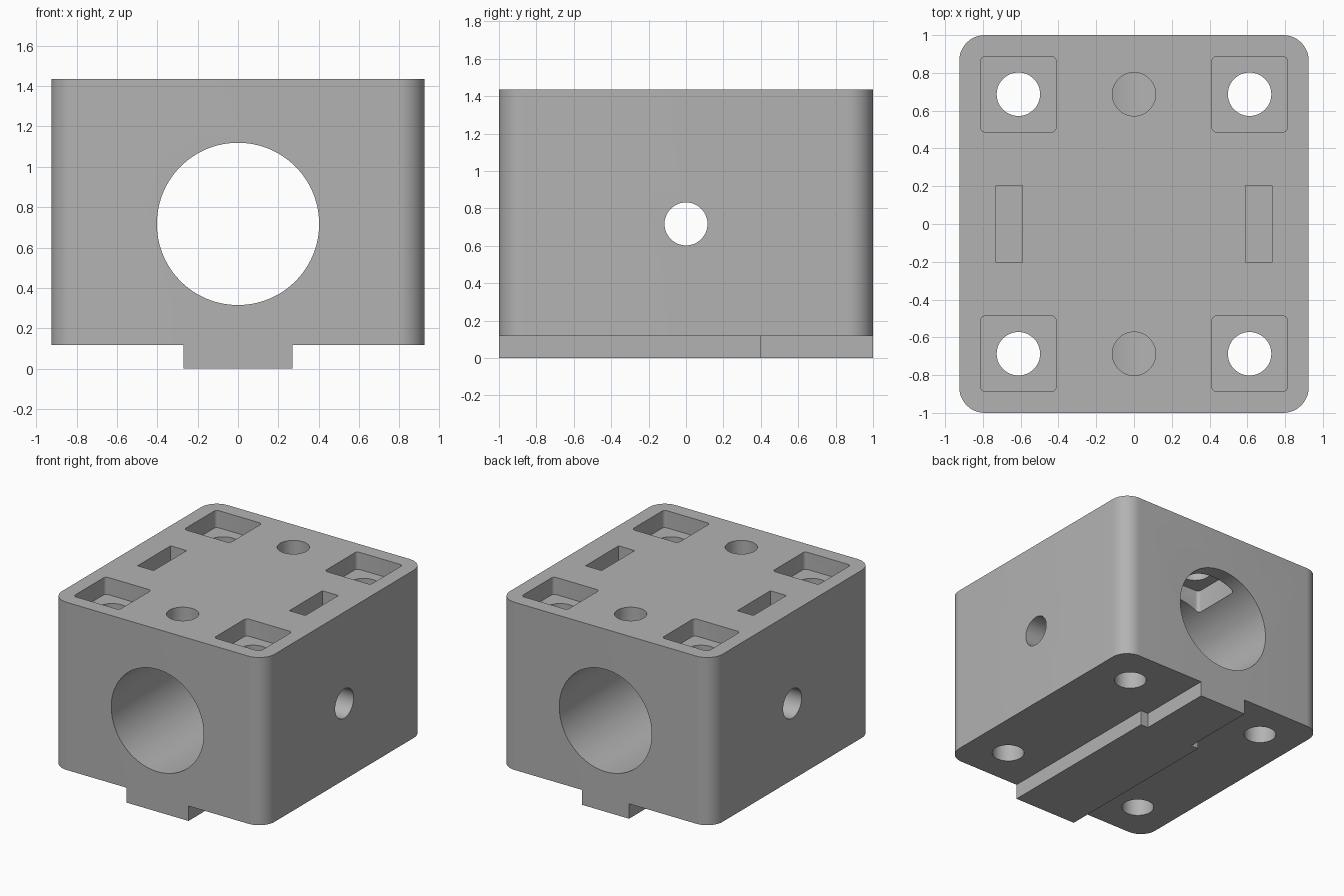
import bpy, bmesh, math
from mathutils import Matrix

if "Cube" in bpy.data.objects:
    bpy.data.objects.remove(bpy.data.objects["Cube"], do_unlink=True)

grey = bpy.data.materials.new("plain grey")
grey.use_nodes = True
COLOUR = (0.45, 0.45, 0.45, 1)
grey.diffuse_color = COLOUR
grey.node_tree.nodes["Principled BSDF"].inputs["Base Color"].default_value = COLOUR

HALF_X, HALF_Y, BASE, TOP = 0.925, 1.0, 0.117, 1.435
BORE_Z = 0.717
BOLT_R = 0.115
BOLT_X, BOLT_Y = 0.612, 0.687
NUT = 0.2
NUT_DEPTH = 0.14


def finish(bm, name):
    bmesh.ops.recalc_face_normals(bm, faces=bm.faces)
    mesh = bpy.data.meshes.new(name)
    bm.to_mesh(mesh)
    bm.free()
    mesh.materials.append(grey)
    obj = bpy.data.objects.new(name, mesh)
    bpy.context.collection.objects.link(obj)
    return obj


def prism(name, outline, z0, z1):
    """Extrude a flat outline from z0 up to z1."""
    bm = bmesh.new()
    face = bm.faces.new([bm.verts.new((x, y, z0)) for x, y in outline])
    top = bmesh.ops.extrude_face_region(bm, geom=[face])["geom"]
    moved = [v for v in top if isinstance(v, bmesh.types.BMVert)]
    bmesh.ops.translate(bm, verts=moved, vec=(0, 0, z1 - z0))
    return finish(bm, name)


def rounded_outline(cx, cy, hx, hy, r, steps):
    """Rectangle outline with arc corners."""
    points = []
    for i, (sx, sy) in enumerate(((1, 1), (-1, 1), (-1, -1), (1, -1))):
        for k in range(steps + 1):
            a = (i + k / steps) * math.pi / 2
            points.append((cx + sx * (hx - r) + r * math.cos(a),
                           cy + sy * (hy - r) + r * math.sin(a)))
    return points


def box_outline(cx, cy, hx, hy):
    return [(cx + sx * hx, cy + sy * hy)
            for sx, sy in ((1, 1), (-1, 1), (-1, -1), (1, -1))]


def cylinder(name, radius, length, centre, axis="Z", sides=48):
    turn = {"X": Matrix.Rotation(math.pi / 2, 4, "Y"),
            "Y": Matrix.Rotation(math.pi / 2, 4, "X"),
            "Z": Matrix.Identity(4)}[axis]
    bm = bmesh.new()
    bmesh.ops.create_cone(bm, cap_ends=True, segments=sides, radius1=radius,
                          radius2=radius, depth=length,
                          matrix=Matrix.Translation(centre) @ turn)
    return finish(bm, name)


def combine(body, tool, operation="DIFFERENCE"):
    """Apply a boolean and discard its tool."""
    mod = body.modifiers.new(tool.name, "BOOLEAN")
    mod.operation = operation
    mod.solver = "EXACT"
    mod.object = tool
    bpy.context.view_layer.objects.active = body
    bpy.ops.object.modifier_apply(modifier=mod.name)
    bpy.data.objects.remove(tool, do_unlink=True)


# Main block with rounded upright edges
block = prism("bearing_block",
              rounded_outline(0, 0, HALF_X, HALF_Y, 0.135, 12), BASE, TOP)

# Stepped guide key under the block
WIDE, NARROW, STEP_Y = 0.27, 0.205, 0.4
right_side = [(WIDE, -HALF_Y), (WIDE, STEP_Y), (NARROW, STEP_Y), (NARROW, HALF_Y)]
left_side = [(-x, y) for x, y in reversed(right_side)]
combine(block, prism("guide_key", right_side + left_side, 0, BASE + 0.08), "UNION")

# Main bore and cross hole
combine(block, cylinder("bore", 0.402, 3, (0, 0, BORE_Z), "Y", 96))
combine(block, cylinder("cross_hole", BOLT_R, 3, (0, 0, BORE_Z), "X"))

for sy in (-1, 1):
    y = sy * BOLT_Y
    # Screw hole into the bore, with a nut recess in the bore roof
    combine(block, cylinder("top_hole", BOLT_R, 1, (0, y, TOP)))
    combine(block, prism("roof_recess", rounded_outline(0, y, NUT, NUT, 0.025, 4),
                         BORE_Z, TOP - 0.19))
    # Corner bolt holes with square recesses
    for sx in (-1, 1):
        x = sx * BOLT_X
        combine(block, cylinder("bolt_hole", BOLT_R, 4, (x, y, 1)))
        combine(block, prism("square_recess", rounded_outline(x, y, NUT, NUT, 0.025, 4),
                             TOP - 0.135, TOP + 0.1))

# Nut slots crossing the side hole
for sx in (-1, 1):
    combine(block, prism("nut_slot", box_outline(sx * 0.66, 0, NUT_DEPTH / 2, 0.205),
                         BORE_Z - 0.205, TOP + 0.1))

bpy.ops.object.select_all(action="DESELECT")
block.select_set(True)
bpy.context.view_layer.objects.active = block
bpy.ops.object.shade_smooth_by_angle(angle=math.radians(30))
